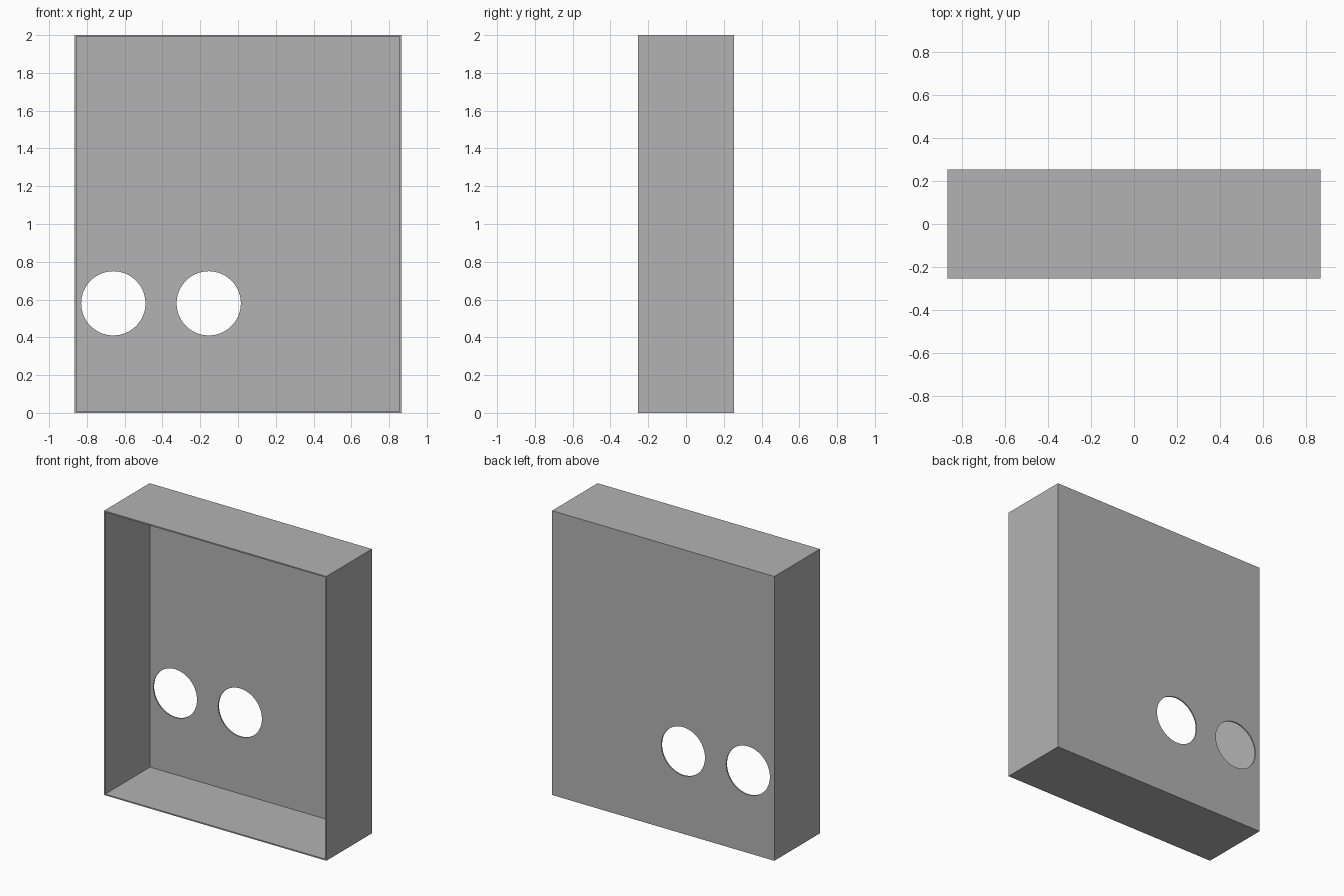
import bpy
import math

WIDTH, DEPTH, HEIGHT, WALL = 1.73, 0.506, 2.0, 0.009
HOLE_RADIUS, HOLE_Z = 0.17, 0.58

if "Cube" in bpy.data.objects:
    bpy.data.objects.remove(bpy.data.objects["Cube"], do_unlink=True)

grey = bpy.data.materials.new("plain grey")
grey.use_nodes = True
colour = (0.45, 0.45, 0.45, 1)
grey.diffuse_color = colour
grey.node_tree.nodes["Principled BSDF"].inputs["Base Color"].default_value = colour


def box(name, size, location):
    bpy.ops.mesh.primitive_cube_add(size=1, location=location)
    obj = bpy.context.object
    obj.name = name
    obj.scale = size
    bpy.ops.object.transform_apply(location=False, rotation=False, scale=True)
    obj.data.materials.append(grey)
    return obj


def cut(target, cutter):
    """Subtract the cutter, then remove it."""
    mod = target.modifiers.new("cut", "BOOLEAN")
    mod.operation = "DIFFERENCE"
    mod.solver = "EXACT"
    mod.object = cutter
    bpy.context.view_layer.objects.active = target
    bpy.ops.object.modifier_apply(modifier=mod.name)
    bpy.data.objects.remove(cutter, do_unlink=True)


# Thin-walled tray standing upright, open at the front
tray = box("open_box", (WIDTH, DEPTH, HEIGHT), (0, 0, HEIGHT / 2))
cavity = box("cavity_cutter", (WIDTH - 2 * WALL, DEPTH, HEIGHT - 2 * WALL),
             (0, -WALL, HEIGHT / 2))
cut(tray, cavity)

# Two round holes through the back panel
for x in (-0.66, -0.155):
    bpy.ops.mesh.primitive_cylinder_add(
        vertices=64, radius=HOLE_RADIUS, depth=0.2,
        location=(x, DEPTH / 2, HOLE_Z), rotation=(math.pi / 2, 0, 0))
    hole = bpy.context.object
    hole.name = "hole_cutter"
    hole.data.materials.append(grey)
    cut(tray, hole)

# Smooth hole rims, sharp box edges
bpy.ops.object.select_all(action="DESELECT")
tray.select_set(True)
bpy.context.view_layer.objects.active = tray
bpy.ops.object.shade_smooth_by_angle(angle=math.radians(30))
